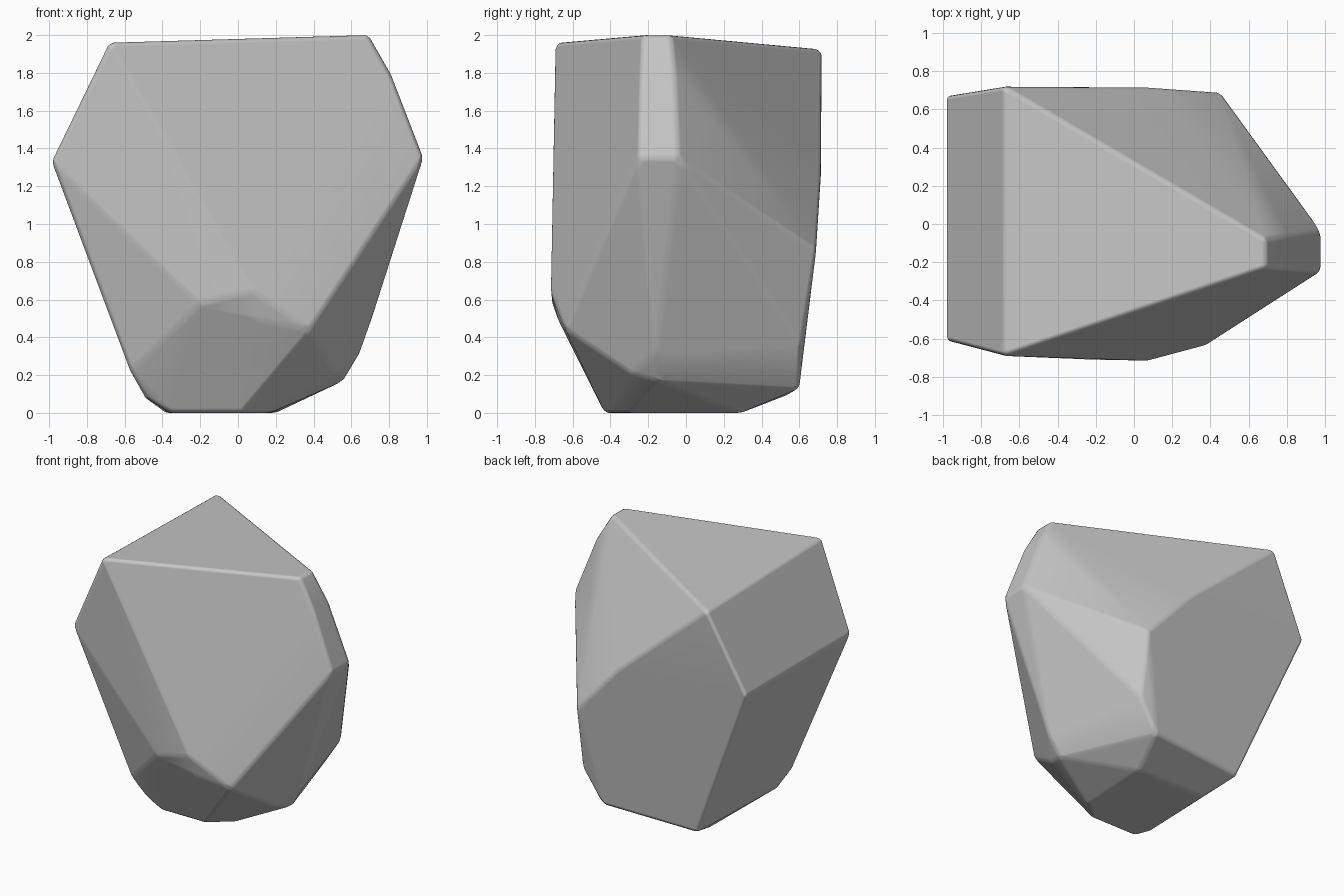
import bpy, bmesh
from mathutils import Vector

cube = bpy.data.objects.get("Cube")
if cube:
    bpy.data.objects.remove(cube, do_unlink=True)

# Stone material
stone = bpy.data.materials.new("grey_stone")
stone.use_nodes = True
grey = (0.56, 0.56, 0.56, 1)
stone.diffuse_color = grey
stone.node_tree.nodes["Principled BSDF"].inputs["Base Color"].default_value = grey

# Corners of the chipped boulder
crown = [(-.68, -.69, 1.96), (-.68, .72, 1.925), (.69, -.23, 2), (.69, -.08, 2)]
shoulder = [(-.985, -.61, 1.33), (-.985, .67, 1.33), (.98, -.25, 1.35), (.98, -.04, 1.35),
            (.81, -.24, 1.79), (.81, -.06, 1.79), (.1, .715, 1.25), (.45, .69, .86)]
belly = [(.08, -.715, .64), (-.2, -.71, .58), (.1, -.675, .49), (.38, -.635, .44),
         (.45, .61, .36), (.65, -.16, .32), (.56, -.15, .17), (.52, -.29, .21),
         (-.57, -.49, .22)]
base = [(.3, .6, .13), (-.48, .55, .1), (.2, .29, 0), (.17, -.3, 0), (.01, -.43, 0),
        (-.36, -.43, 0), (-.49, -.43, .08), (-.38, .29, 0)]

# Wrap the corners in a hull and merge nearly flat facets
bm = bmesh.new()
for corner in crown + shoulder + belly + base:
    bm.verts.new(Vector(corner))
hull = bmesh.ops.convex_hull(bm, input=bm.verts)
loose = {g for g in hull["geom_interior"] + hull["geom_unused"]
         if isinstance(g, bmesh.types.BMVert)}
bmesh.ops.delete(bm, geom=list(loose), context='VERTS')
bmesh.ops.dissolve_limit(bm, angle_limit=0.04, verts=bm.verts, edges=bm.edges)
bmesh.ops.recalc_face_normals(bm, faces=bm.faces)

mesh = bpy.data.meshes.new("boulder")
bm.to_mesh(mesh)
bm.free()
mesh.materials.append(stone)
boulder = bpy.data.objects.new("boulder", mesh)
bpy.context.collection.objects.link(boulder)
mesh.shade_smooth()

# Worn edges
bevel = boulder.modifiers.new("worn_edges", 'BEVEL')
bevel.width = 0.03
bevel.segments = 3
bevel.limit_method = 'ANGLE'
bevel.angle_limit = 0.22
normals = boulder.modifiers.new("flat_facets", 'WEIGHTED_NORMAL')
normals.weight = 90
